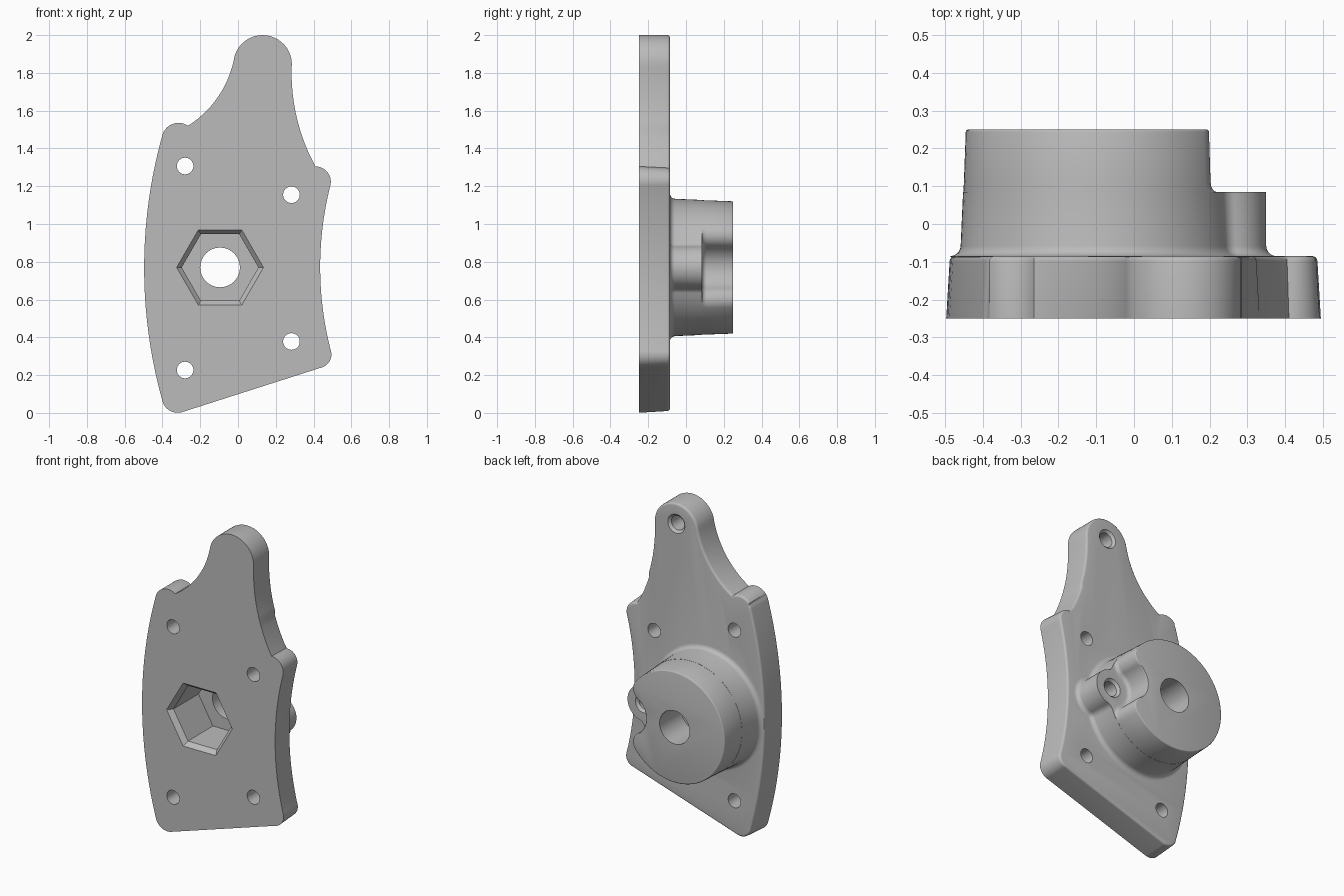
import bpy, bmesh, math

cube = bpy.data.objects.get("Cube")
if cube:
    bpy.data.objects.remove(cube)

grey = bpy.data.materials.new("plain_grey")
grey.use_nodes = True
grey.diffuse_color = (0.5, 0.5, 0.5, 1)
grey.node_tree.nodes["Principled BSDF"].inputs["Base Color"].default_value = grey.diffuse_color

FRONT, BACK, LEDGE, TIP = -0.25, -0.085, 0.085, 0.25
CENTRE = complex(-0.095, 0.77)      # main boss axis
SPAN = 0.33                         # distance from boss axis to lug axis
LUG = CENTRE + SPAN


def polar(radius, angle):
    return complex(radius * math.cos(angle), radius * math.sin(angle))


def phase(c):
    return math.atan2(c.imag, c.real)


def sweep(centre, radius, start, end, steps):
    return [centre + polar(radius, start + (end - start) * i / steps) for i in range(steps)]


def arc_through(a, m, b, steps=20):
    """Arc from a through m to b, without its last point."""
    w = (b - a) / (m - a)
    centre = a - (a - m) * (w - abs(w) ** 2) / 2j / w.imag
    start = phase(a - centre)
    turn = phase((m - centre) / (a - centre)) + phase((b - centre) / (m - centre))
    return sweep(centre, abs(a - centre), start, start + turn, steps)


def loft(name, layers):
    """Closed solid from (y, outline) layers of equal point count."""
    bm = bmesh.new()
    rings = [[bm.verts.new((p.real, y, p.imag)) for p in pts] for y, pts in layers]
    for low, high in zip(rings, rings[1:]):
        for i in range(len(low)):
            bm.faces.new((low[i - 1], low[i], high[i], high[i - 1]))
    bm.faces.new(rings[0])
    bm.faces.new(rings[-1])
    bmesh.ops.recalc_face_normals(bm, faces=bm.faces)
    mesh = bpy.data.meshes.new(name)
    bm.to_mesh(mesh)
    bm.free()
    mesh.materials.append(grey)
    obj = bpy.data.objects.new(name, mesh)
    bpy.context.collection.objects.link(obj)
    return obj


def turned(name, centre, profile, sides=40):
    """Round or polygonal cutter from (y, radius) pairs."""
    return loft(name, [(y, sweep(centre, r, 0, math.tau, sides)) for y, r in profile])


def combine(target, tool, operation):
    """Apply a boolean and remove the tool."""
    tool.hide_render = True
    mod = target.modifiers.new(operation, "BOOLEAN")
    mod.operation, mod.solver, mod.object = operation, "EXACT", tool
    graph = bpy.context.evaluated_depsgraph_get()
    mesh = bpy.data.meshes.new_from_object(target.evaluated_get(graph))
    target.modifiers.clear()
    target.data = mesh
    bpy.data.objects.remove(tool)


# Plate outline: (point on the arc or None for a straight edge, end point)
path = [
    (None, 0.435 + 0.238j),
    (0.484 + 0.272j, 0.49 + 0.335j),
    (0.435 + 0.775j, 0.488 + 1.2j),
    (0.473 + 1.275j, 0.41 + 1.305j),
    (0.312 + 1.56j, 0.285 + 1.85j),
    (0.13 + 2j, -0.018 + 1.89j),
    (-0.115 + 1.66j, -0.265 + 1.52j),
    (-0.375 + 1.512j, -0.402 + 1.465j),
    (-0.497 + 0.77j, -0.402 + 0.07j),
    (-0.375 + 0.022j, -0.29 + 0.006j),
]
outline, here = [], path[-1][1]
for middle, end in path:
    outline += arc_through(here, middle, end) if middle else [here]
    here = end


def inset(draft, edge):
    """Move the plate outline inwards; the top tongue has no draft."""
    pts = []
    for i, p in enumerate(outline):
        before = p - outline[i - 1]
        after = outline[(i + 1) % len(outline)] - p
        side = before / abs(before) + after / abs(after)
        amount = edge + (draft if p.imag < 1.5 else 0)
        pts.append(p + 1j * side / abs(side) * amount)
    return pts


# Plate with a rounded rear edge
ROUND = 0.014
layers = [(FRONT, outline)]
for k in range(5):
    a = math.pi / 2 * k / 4
    layers.append((BACK - ROUND * (1 - math.sin(a)), inset(0.009, ROUND * (1 - math.cos(a)))))
bracket = loft("mounting_plate_with_boss", layers)


def boss_outline(radius, small, blend, notch):
    """Boss circle joined to a lug, or notched by a scallop, with blended corners."""
    d1 = radius - blend if notch else radius + blend
    d2 = small + blend
    px = (d1 ** 2 - d2 ** 2 + SPAN ** 2) / (2 * SPAN)
    pz = math.sqrt(d1 ** 2 - px ** 2)
    t, u, v = math.atan2(pz, px), math.atan2(pz, px - SPAN), math.atan2(pz, SPAN - px)
    s = -t if notch else math.pi - t
    return (sweep(CENTRE, radius, t, math.tau - t, 72)
            + sweep(CENTRE + complex(px, -pz), blend, s, v, 14)
            + sweep(LUG, small, math.tau - u if notch else -u, u, 24)
            + sweep(CENTRE + complex(px, pz), blend, -v, -s, 14))


def boss_radius(y):
    return 0.365 - 0.015 * (y - BACK) / (TIP - BACK)


# Lower boss and lug, flaring into the plate
FLARE = 0.027
layers = [(BACK - 0.02, boss_outline(0.365, 0.115, 0.045, False))]
for k in range(6):
    a = math.pi / 2 * k / 5
    y, e = BACK + FLARE * (1 - math.cos(a)), FLARE * (1 - math.sin(a))
    layers.append((y, boss_outline(boss_radius(y) + e, 0.115 + e, 0.045 - e, False)))
layers.append((LEDGE, boss_outline(boss_radius(LEDGE), 0.115, 0.045, False)))
combine(bracket, loft("lower_boss", layers), "UNION")

# Upper boss with a scallop that curves into the lug top
layers = [(LEDGE - 0.03, boss_outline(boss_radius(LEDGE) - 0.001, 0.105, 0.07, True))]
for k in range(5):
    a = math.pi / 2 * k / 4
    y = LEDGE + 0.025 * (1 - math.cos(a))
    layers.append((y, boss_outline(boss_radius(y) - 0.001, 0.105 + 0.025 * math.sin(a), 0.07, True)))
for k in range(4):
    a = math.pi / 2 * k / 3
    e = 0.006 * (1 - math.cos(a))
    y = TIP - 0.006 * (1 - math.sin(a))
    layers.append((y, boss_outline(boss_radius(y) - e, 0.13 + e, 0.07 - e, True)))
combine(bracket, loft("upper_boss", layers), "UNION")

# Chamfered hexagonal pocket and the bore behind it
hexagon = [(FRONT - 0.01, 0.239), (FRONT + 0.03, 0.203), (0.03, 0.203)]
combine(bracket, turned("hex_pocket", CENTRE, hexagon, 6), "DIFFERENCE")
combine(bracket, turned("bore", CENTRE, [(-0.1, 0.105), (0.3, 0.105)], 48), "DIFFERENCE")

# Four through holes
for spot in (-0.28 + 1.307j, 0.283 + 1.155j, 0.283 + 0.378j, -0.28 + 0.227j):
    combine(bracket, turned("bolt_hole", spot, [(-0.3, 0.044), (0, 0.044)]), "DIFFERENCE")

# Countersunk blind holes in the tongue and the lug
for spot, top in ((0.127 + 1.872j, BACK), (LUG, LEDGE)):
    profile = [(top + 0.01, 0.07), (top - 0.015, 0.045), (top - 0.12, 0.045)]
    combine(bracket, turned("blind_hole", spot, profile), "DIFFERENCE")

# Smooth the curved walls, keep the edges crisp
bpy.ops.object.select_all(action="DESELECT")
bracket.select_set(True)
bpy.context.view_layer.objects.active = bracket
bpy.ops.object.shade_smooth_by_angle(angle=math.radians(30))
